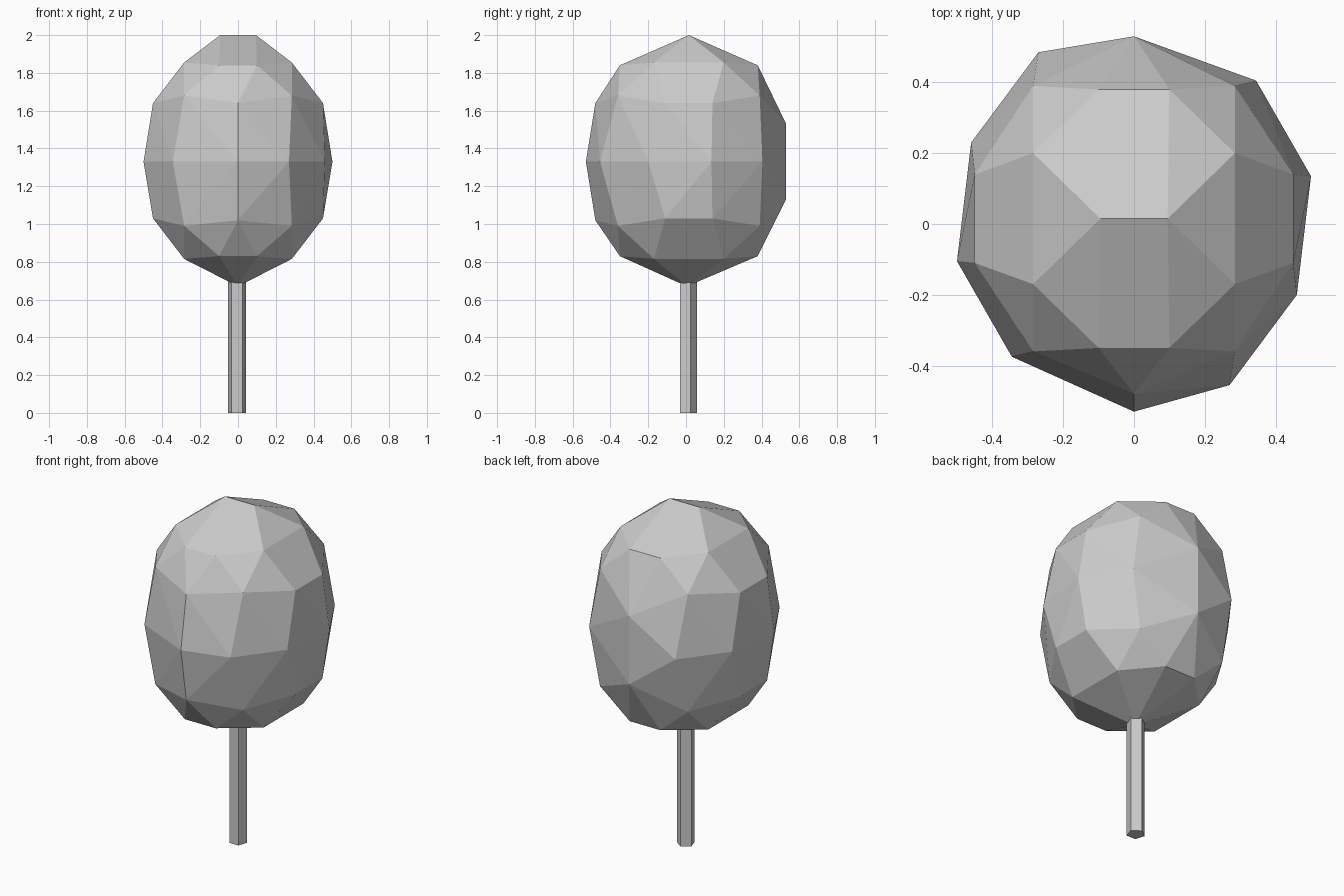
import bpy, bmesh, math

if "Cube" in bpy.data.objects:
    bpy.data.objects.remove(bpy.data.objects["Cube"])

CY, CZ = 0.015, 1.335   # crown centre


def add_object(name, bm):
    bmesh.ops.recalc_face_normals(bm, faces=bm.faces)
    mesh = bpy.data.meshes.new(name)
    bm.to_mesh(mesh)
    bm.free()
    obj = bpy.data.objects.new(name, mesh)
    bpy.context.collection.objects.link(obj)
    return obj


# Crown: faceted hull around mirrored corner points
points = []
corners = [(0.285, 0.185, 0.52), (0.10, 0.365, 0.505),
           (0.45, 0.125, 0.305), (0.285, 0.375, 0.345)]
for x, y, z in corners:
    for sx in (-1, 1):
        for sy in (-1, 1):
            for sz in (-1, 1):
                points.append((sx * x, sy * y + CY, sz * z + CZ))

# Twisted equator ring, repeated by a half turn
for x, y in [(0.50, 0.12), (0.46, -0.215), (0.27, -0.47), (0.345, 0.39)]:
    for s in (-1, 1):
        points.append((s * x, s * y + CY, 1.33))

# Front point, back edge, top ridge and bottom tip
points += [(0, -0.53, 1.33), (0, 0.53, 1.53), (0, 0.53, 1.13),
           (0, -0.48, 1.64), (0, -0.48, 1.02),
           (-0.095, CY, 2.0), (0.095, CY, 2.0), (0, 0.005, 0.67)]

bm = bmesh.new()
for p in points:
    bm.verts.new(p)
hull = bmesh.ops.convex_hull(bm, input=bm.verts[:])
loose = [v for v in bm.verts if not v.link_faces]
bmesh.ops.delete(bm, geom=loose, context='VERTS')
add_object("crown", bm)

# Trunk: five-sided post, flat side to the front
bm = bmesh.new()
r, cx, cy, top = 0.05, -0.005, 0.009, 0.76
ring = []
for i in range(5):
    a = math.radians(90 + 72 * i)
    ring.append(bm.verts.new((cx + r * math.cos(a), cy + r * math.sin(a), 0)))
base = bm.faces.new(ring)
ext = bmesh.ops.extrude_face_region(bm, geom=[base], use_keep_orig=True)
up = [v for v in ext["geom"] if isinstance(v, bmesh.types.BMVert)]
bmesh.ops.translate(bm, verts=up, vec=(0, 0, top))
add_object("trunk", bm)
